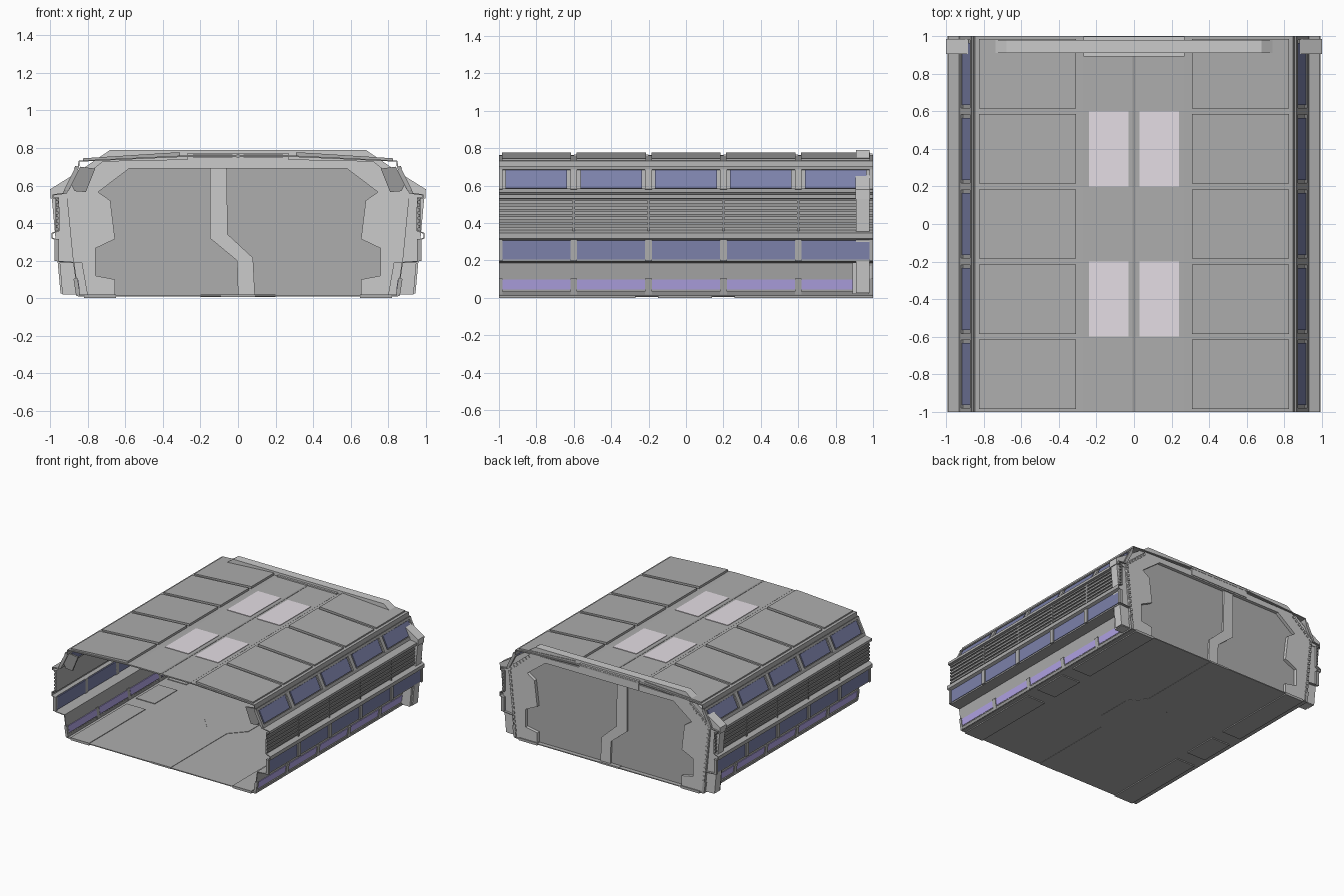
import bpy, bmesh
from mathutils import Vector

if "Cube" in bpy.data.objects:
    bpy.data.objects.remove(bpy.data.objects["Cube"])


def material(name, rgb):
    m = bpy.data.materials.new(name)
    m.diffuse_color = (*rgb, 1)
    m.use_nodes = True
    m.node_tree.nodes["Principled BSDF"].inputs["Base Color"].default_value = m.diffuse_color
    return m


HULL = material("hull_grey", (0.42, 0.42, 0.42))
DARK = material("trim_grey", (0.32, 0.32, 0.32))
LIGHT = material("frame_grey", (0.65, 0.65, 0.65))
GLASS = material("window_blue", (0.20, 0.22, 0.40))
LAMP = material("lamp_violet", (0.45, 0.38, 0.80))
SKY = material("skylight_pale", (0.78, 0.73, 0.78))


def finish(name, bm, mat, mirror):
    bmesh.ops.recalc_face_normals(bm, faces=bm.faces)
    me = bpy.data.meshes.new(name)
    bm.to_mesh(me)
    bm.free()
    me.materials.append(mat)
    ob = bpy.data.objects.new(name, me)
    bpy.context.collection.objects.link(ob)
    if mirror:
        ob.modifiers.new("mirror", 'MIRROR')
    return ob


def add_prism(bm, pts, lo, hi, axis='y'):
    """Extrude an outline (xz along y, or xy along z)."""
    put = (lambda a, b: (a, lo, b)) if axis == 'y' else (lambda a, b: (a, b, lo))
    f = bm.faces.new([bm.verts.new(put(*p)) for p in pts])
    r = bmesh.ops.extrude_face_region(bm, geom=[f])
    d = (0, hi - lo, 0) if axis == 'y' else (0, 0, hi - lo)
    bmesh.ops.translate(bm, vec=d, verts=[v for v in r['geom'] if isinstance(v, bmesh.types.BMVert)])


def prisms(name, pts, spans, mat, mirror=True, axis='y'):
    bm = bmesh.new()
    for lo, hi in spans:
        add_prism(bm, pts, lo, hi, axis)
    return finish(name, bm, mat, mirror)


def slab(a, b, inner, outer):
    """Quad around segment a-b, offset to the outside of the hull."""
    a, b = Vector(a), Vector(b)
    d = (b - a).normalized()
    n = Vector((d.y, -d.x))
    return [a + n * outer, b + n * outer, b - n * inner, a - n * inner]


def rect(x0, x1, z0, z1):
    return [(x0, z0), (x1, z0), (x1, z1), (x0, z1)]


def bays(half):
    return [(c - half, c + half) for c in (-0.8, -0.4, 0, 0.4, 0.8)]


RIBS = [(-1, -0.98)] + [(y - 0.018, y + 0.018) for y in (-0.6, -0.2, 0.2, 0.6)] + [(0.98, 1)]
FULL = [(-1, 1)]

# Thin hull shell: right half cross-section swept along y
section = [(0, 0.012), (0.85, 0.012), (0.875, 0.19), (0.962, 0.197), (0.965, 0.31), (0.99, 0.32),
           (0.99, 0.345), (0.955, 0.36), (0.955, 0.53), (0.985, 0.535), (0.985, 0.55), (0.915, 0.56),
           (0.85, 0.70), (0.845, 0.73), (0.27, 0.757), (0, 0.757)]
bm = bmesh.new()
rows = [[bm.verts.new((x, y, z)) for x, z in section] for y in (-1, 1)]
for i in range(len(section) - 1):
    bm.faces.new((rows[0][i], rows[0][i + 1], rows[1][i + 1], rows[1][i]))
hull = finish("hull_shell", bm, HULL, False)
s = hull.modifiers.new("thickness", 'SOLIDIFY')
s.thickness = 0.008
s.offset = 0
hull.modifiers.new("mirror", 'MIRROR')

# Upper sloped windows with rails, ribs and inner gussets
ua, ub = (0.912, 0.575), (0.857, 0.685)
prisms("upper_windows", slab((0.908, 0.585), (0.863, 0.68), 0.012, 0.008), bays(0.165), GLASS)
prisms("upper_window_ribs", slab(ua, ub, 0.01, 0.014), RIBS, HULL)
prisms("upper_window_sill", slab((0.918, 0.558), (0.908, 0.58), 0.004, 0.014), FULL, DARK)
prisms("upper_window_head", slab((0.861, 0.682), (0.853, 0.70), 0.004, 0.014), FULL, DARK)
prisms("roof_gussets", [(0.76, 0.69), (0.84, 0.70), (0.89, 0.61), (0.87, 0.57), (0.81, 0.565)],
       [(-0.99, -0.975), (0.86, 0.89)], DARK)

# Louvre band on the side wall
for i in range(6):
    z = 0.375 + i * 0.0285
    prisms("side_louvre", rect(0.952, 0.968, z, z + 0.016), FULL, DARK)
prisms("louvre_dividers", rect(0.952, 0.972, 0.355, 0.535),
       [(y - 0.006, y + 0.006) for y in (-0.6, -0.2, 0.2, 0.6)], DARK)

# Lower windows and their ribs
prisms("lower_windows", rect(0.952, 0.970, 0.205, 0.308), bays(0.183), GLASS)
prisms("lower_window_ribs", rect(0.952, 0.978, 0.197, 0.315), RIBS, HULL)

# Violet lamp strips near the floor
prisms("lamp_strips", slab((0.855, 0.045), (0.863, 0.098), 0.012, 0.006), bays(0.182), LAMP)
prisms("lamp_ribs", slab((0.851, 0.02), (0.864, 0.105), 0.01, 0.012), RIBS, HULL)
prisms("lamp_rail", slab((0.849, 0.012), (0.853, 0.035), 0.005, 0.012), FULL, DARK)

# Roof panels, centre strip, seam and skylights
prisms("roof_panels", [(0.31, 0.755), (0.825, 0.731), (0.825, 0.745), (0.32, 0.777), (0.31, 0.777)],
       bays(0.185), HULL)
prisms("roof_centre_strip", rect(0.008, 0.27, 0.752, 0.762), FULL, HULL)
prisms("roof_seam", rect(-0.008, 0.008, 0.75, 0.764), FULL, DARK, False)
prisms("skylights", rect(0.03, 0.24, 0.748, 0.766), [(-0.6, -0.2), (0.2, 0.6)], SKY)

# Floor: edge panels and a walkway that widens in the middle
prisms("floor_edge_panels", rect(0.65, 0.82, 0.0, 0.02),
       [(-1, -0.27), (-0.15, 0.14), (0.26, 1)], HULL)
walk = [(0.0, -1), (0.09, -1), (0.09, -0.27), (0.2, -0.15), (0.2, 0.15), (0.09, 0.27), (0.09, 1), (0.0, 1)]
prisms("floor_walkway", walk, [(0.006, 0.019)], HULL, True, 'z')

# End portal: outer frame and thicker inner frame around a stepped opening
opening = [(0, 0.69), (0.58, 0.69), (0.745, 0.565), (0.68, 0.52), (0.655, 0.315), (0.76, 0.265),
           (0.76, 0.12), (0.655, 0.10), (0.655, 0.015)]
inner_edge = [(0.86, 0.015), (0.915, 0.57), (0.72, 0.73), (0, 0.745)]
outer_edge = [(0.93, 0.02), (0.945, 0.02), (0.985, 0.57), (1, 0.575)]
prisms("portal_outer_frame",
       [(0.945, 0.025), (0.995, 0.57), (0.87, 0.66), (0.68, 0.79), (0, 0.79)]
       + [(0, 0.735), (0.71, 0.72), (0.905, 0.57), (0.85, 0.025)], [(0.91, 0.98)], LIGHT)
prisms("portal_inner_frame", opening + inner_edge, [(0.90, 0.992)], LIGHT)
prisms("portal_foot", [(0.80, 0.02), (0.935, 0.02), (0.95, 0.19), (0.83, 0.19)], [(0.89, 0.975)], LIGHT)
prisms("portal_shoulder", [(0.87, 0.53), (0.998, 0.53), (1.0, 0.58), (0.88, 0.655)], [(0.905, 0.985)], LIGHT)
prisms("portal_header", rect(0, 0.27, 0.70, 0.772), [(0.893, 0.998)], LIGHT)

# Small teeth along the portal edge
bm = bmesh.new()
edge = [Vector(p) for p in ((0.855, 0.06), (0.905, 0.56), (0.715, 0.72))]
for a, b, n in ((edge[0], edge[1], 14), (edge[1], edge[2], 7)):
    for i in range(n):
        p, q = a.lerp(b, i / n), a.lerp(b, (i + 0.55) / n)
        add_prism(bm, slab(p, q, 0.012, 0.006), 0.985, 1.0)
finish("portal_teeth", bm, LIGHT, True)

# Control panel on the inside of the portal
prisms("control_panel_upper", rect(-0.85, -0.745, 0.42, 0.505), [(0.893, 0.905)], LIGHT, False)
prisms("control_panel_lower", rect(-0.85, -0.745, 0.33, 0.415), [(0.893, 0.905)], LIGHT, False)

# Door leaves and the cranked seam between them
prisms("door_leaves", [(0, 0.015), (0.77, 0.015), (0.77, 0.55), (0.6, 0.70), (0, 0.70)],
       [(0.945, 0.965)], HULL)
prisms("door_seam", [(-0.15, 0.69), (-0.06, 0.69), (-0.055, 0.34), (0.08, 0.215), (0.09, 0.015),
                     (0, 0.015), (-0.005, 0.2), (-0.15, 0.32)], [(0.93, 0.98)], LIGHT, False)
